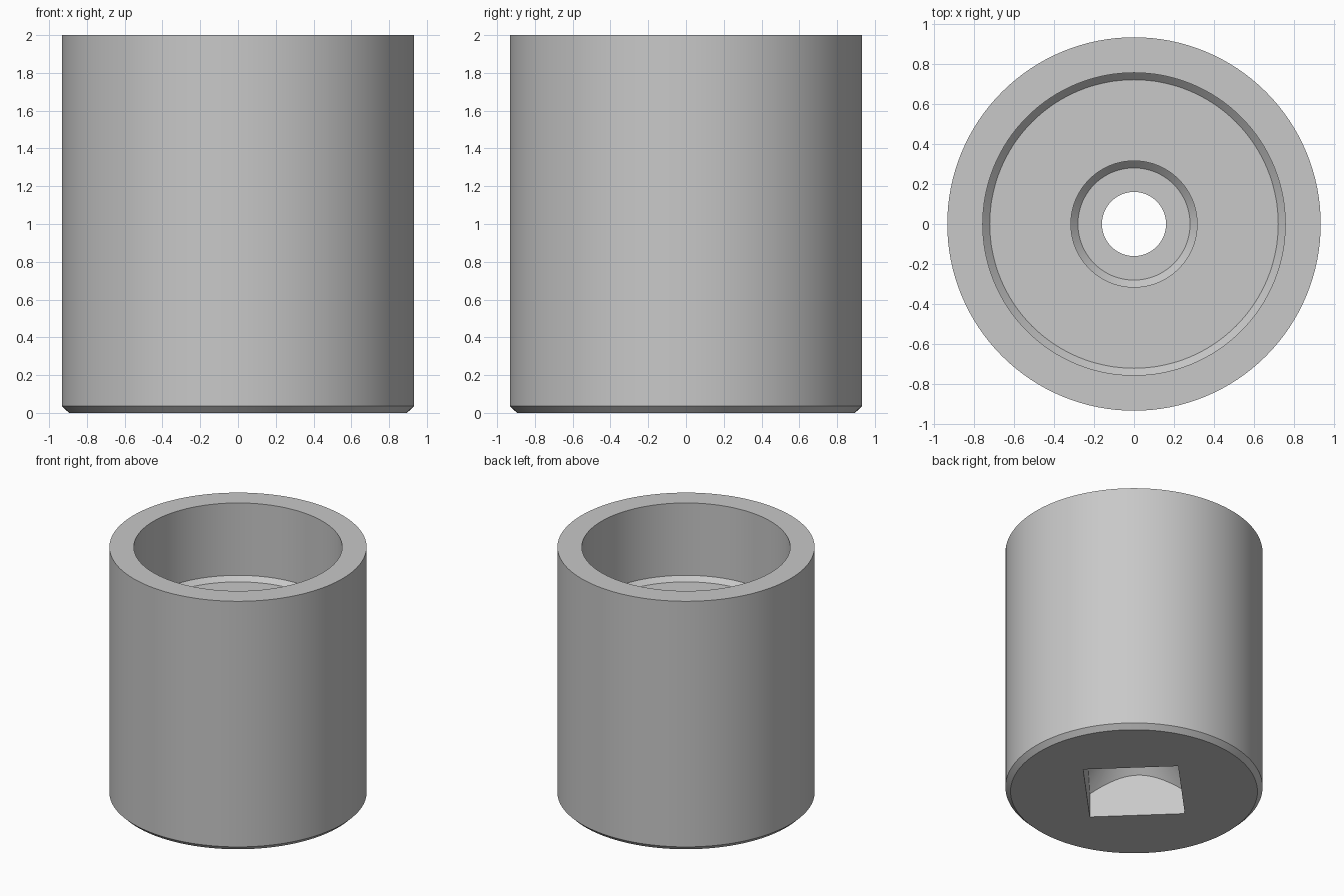
import bpy
import bmesh
from math import radians
from mathutils import Matrix, Vector

if "Cube" in bpy.data.objects:
    bpy.data.objects.remove(bpy.data.objects["Cube"])

steel = bpy.data.materials.new("grey steel")
steel.use_nodes = True
GREY = (0.58, 0.58, 0.58, 1)
steel.diffuse_color = GREY
steel.node_tree.nodes["Principled BSDF"].inputs["Base Color"].default_value = GREY


def add_object(name, bm):
    """Turn a bmesh into a linked object with the steel material."""
    bmesh.ops.recalc_face_normals(bm, faces=bm.faces)
    mesh = bpy.data.meshes.new(name)
    bm.to_mesh(mesh)
    bm.free()
    mesh.materials.append(steel)
    obj = bpy.data.objects.new(name, mesh)
    bpy.context.collection.objects.link(obj)
    return obj


def lathe(name, profile, steps=128):
    """Revolve a closed (radius, height) profile about z."""
    bm = bmesh.new()
    verts = [bm.verts.new((r, 0, z)) for r, z in profile]
    edges = [bm.edges.new((v, verts[i - 1])) for i, v in enumerate(verts)]
    bmesh.ops.spin(bm, geom=verts + edges, cent=(0, 0, 0), axis=(0, 0, 1),
                   angle=radians(360), steps=steps, use_merge=True)
    bmesh.ops.remove_doubles(bm, verts=bm.verts, dist=0.0001)
    return add_object(name, bm)


def cut(obj, tool, operation):
    """Apply a boolean and remove the tool."""
    tool.hide_render = True
    mod = obj.modifiers.new("cut", 'BOOLEAN')
    mod.operation = operation
    mod.solver = 'EXACT'
    mod.object = tool
    bpy.context.view_layer.objects.active = obj
    bpy.ops.object.modifier_apply(modifier=mod.name)
    bpy.data.objects.remove(tool)


# Socket body: chamfered foot, wide cup, narrow counterbore, through hole
FLOOR, LEDGE, BEVEL = 1.385, 0.85, 0.036
body = lathe("socket_body", [
    (0.16, 0), (0.895, 0), (0.932, BEVEL), (0.932, 2),
    (0.755, 2), (0.755, FLOOR + BEVEL), (0.72, FLOOR),
    (0.315, FLOOR), (0.315, LEDGE + BEVEL), (0.28, LEDGE), (0.16, LEDGE)])

# Square drive recess with a conical roof, turned to the diagonal
bm = bmesh.new()
bmesh.ops.create_cube(bm, size=1, matrix=Matrix.Rotation(radians(46), 4, 'Z')
                      @ Matrix.Translation((0, 0, 0.275))
                      @ Matrix.Diagonal(Vector((0.69, 0.69, 0.75, 1))))
drive = add_object("drive_cutter", bm)

bm = bmesh.new()
bmesh.ops.create_cone(bm, cap_ends=True, segments=128, radius1=0.88, radius2=0.08,
                      depth=0.8, matrix=Matrix.Translation((0, 0, 0.2)))
cut(drive, add_object("cone_cutter", bm), 'INTERSECT')
cut(body, drive, 'DIFFERENCE')

# Smooth round walls, crisp edges
bpy.ops.object.select_all(action='DESELECT')
body.select_set(True)
bpy.context.view_layer.objects.active = body
bpy.ops.object.shade_smooth_by_angle(angle=radians(30))
